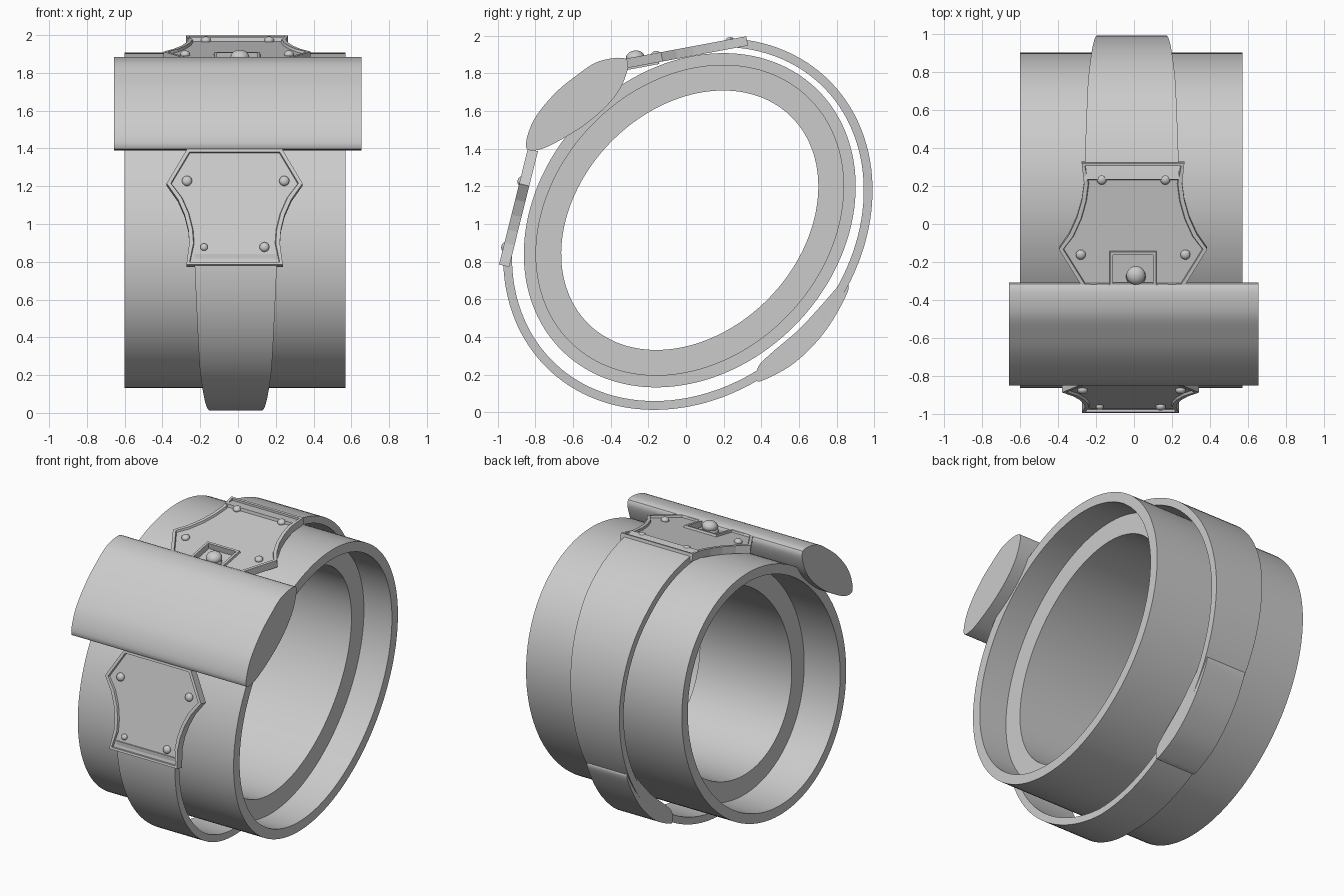
import bpy, bmesh, math
from mathutils import Vector

if "Cube" in bpy.data.objects:
    bpy.data.objects.remove(bpy.data.objects["Cube"])

TILT = math.radians(46)


def finish(bm, name, smooth=True):
    bmesh.ops.recalc_face_normals(bm, faces=bm.faces)
    me = bpy.data.meshes.new(name)
    bm.to_mesh(me)
    bm.free()
    ob = bpy.data.objects.new(name, me)
    bpy.context.collection.objects.link(ob)
    if smooth:
        bpy.context.view_layer.objects.active = ob
        ob.select_set(True)
        bpy.ops.object.shade_smooth_by_angle(angle=math.radians(30))
        ob.select_set(False)
    return ob


def ellipse_point(x, t, a, b, cy, cz):
    """Point on an ellipse tilted in the side (yz) plane."""
    u, v = a * math.cos(t), b * math.sin(t)
    c, s = math.cos(TILT), math.sin(TILT)
    return Vector((x, cy + u * c - v * s, cz + u * s + v * c))


def loft(name, rows, closed):
    """Skin a list of closed cross-sections."""
    bm = bmesh.new()
    vs = [[bm.verts.new(p) for p in row] for row in rows]
    n, m = len(vs), len(vs[0])
    for i in range(n if closed else n - 1):
        p, q = vs[i], vs[(i + 1) % n]
        for j in range(m):
            k = (j + 1) % m
            bm.faces.new((p[j], p[k], q[k], q[j]))
    if not closed:
        bm.faces.new(vs[0])
        bm.faces.new(vs[-1])
    return finish(bm, name)


def smooth_loop(pts, steps=5):
    """Closed Catmull-Rom curve through side-view points."""
    out, n = [], len(pts)
    for i in range(n):
        p0, p1, p2, p3 = (Vector(pts[(i + k) % n]) for k in (-1, 0, 1, 2))
        for s in range(steps):
            t = s / steps
            out.append(0.5 * (2 * p1 + (p2 - p0) * t + (2 * p0 - 5 * p1 + 4 * p2 - p3) * t ** 2
                              + (3 * p1 - p0 - 3 * p2 + p3) * t ** 3))
    return out


def side_prism(name, pts, x0, x1):
    loop = smooth_loop(pts)
    return loft(name, [[Vector((x, p.x, p.y)) for p in loop] for x in (x0, x1)], False)


def plate_frame(p0, p1, s0, s1):
    """Map (x, s, height) onto the sloping plate plane."""
    a, b = Vector((0, *p0)), Vector((0, *p1))
    d = b - a
    n = Vector((0, -d.z, d.y)).normalized()

    def at(x, s, h=0):
        return a + d * ((s - s0) / (s1 - s0)) + n * h + Vector((x, 0, 0))
    return at, n


def plate(name, outline, at, n, thick):
    """Plate with a raised border round a sunken panel."""
    bm = bmesh.new()
    f = bm.faces.new([bm.verts.new(at(x, s, -thick)) for x, s in outline])
    top = bmesh.ops.extrude_face_region(bm, geom=[f])["geom"]
    bmesh.ops.translate(bm, vec=n * thick, verts=[g for g in top if isinstance(g, bmesh.types.BMVert)])
    bm.faces.new([v for v in f.verts]) if not f.is_valid else None
    bmesh.ops.recalc_face_normals(bm, faces=bm.faces)
    cap = [g for g in top if isinstance(g, bmesh.types.BMFace)]
    bmesh.ops.inset_region(bm, faces=cap, thickness=0.022)
    bmesh.ops.inset_region(bm, faces=cap, thickness=0.004, depth=-0.014)
    return finish(bm, name, False)


def rivet(name, loc, n, r, flat=0.75):
    bm = bmesh.new()
    bmesh.ops.create_uvsphere(bm, u_segments=20, v_segments=12, radius=r)
    bmesh.ops.scale(bm, vec=(1, 1, flat), verts=bm.verts)
    ob = finish(bm, name)
    ob.location = loc
    ob.rotation_euler = n.to_track_quat('Z', 'Y').to_euler()


# Main cuff: oval tube with a thicker inner lip
section = [(-.6, 0), (.57, 0), (.57, -.065), (.36, -.065), (.36, -.2),
           (-.33, -.2), (-.33, -.065), (-.6, -.065)]
N = 128
loft("cuff_ring", [[ellipse_point(x, 2 * math.pi * i / N, .97 + o, .79 + o, .02, 1.02)
                    for x, o in section] for i in range(N)], True)

# Tapering strap that runs round the back between the plates
keys = [(-222, .22), (-180, .19), (-142, .14), (-90, .145), (-41, .182), (0, .23), (36, .25)]


def half_width(t):
    for (t0, w0), (t1, w1) in zip(keys, keys[1:]):
        if t <= t1:
            return w0 + (w1 - w0) * (t - t0) / (t1 - t0)
    return keys[-1][1]


rows = []
for i in range(97):
    deg = -222 + 258 * i / 96
    w, t = half_width(deg), math.radians(deg)
    rows.append([ellipse_point(-.012 + sx * w, t, 1.07 + o, .89 + o, .01, 1.0)
                 for sx, o in ((-1, 0), (1, 0), (1, -.047), (-1, -.047))])
loft("strap", rows, False)

# Strap keeper at the lower back
side_prism("strap_keeper", [(.86, .68), (.855, .63), (.78, .49), (.69, .37), (.56, .25), (.41, .17),
                            (.375, .175), (.385, .245), (.46, .32), (.60, .44), (.73, .58), (.82, .68)],
           -.162, .138)

# Wide lens-section cross bar
side_prism("cross_bar", [(-.315, 1.875), (-.46, 1.865), (-.58, 1.79), (-.70, 1.69), (-.81, 1.55),
                         (-.85, 1.41), (-.78, 1.395), (-.66, 1.45), (-.52, 1.54), (-.40, 1.65),
                         (-.33, 1.76)], -.657, .655)

# Lower plate with four rivets
at, n = plate_frame((-.993, .785), (-.84, 1.40), .785, 1.40)
right = [(.25, 1.40), (.36, 1.215), (.30, 1.13), (.265, 1.05), (.245, .97), (.24, .90), (.255, .785)]
outline = [(x - .018, s) for x, s in right] + [(-x - .018, s) for x, s in reversed(right)]
plate("lower_plate", outline, at, n, .055)
for x, s, r in ((-.27, 1.23, .027), (.245, 1.23, .027), (-.18, .88, .02), (.14, .88, .026)):
    rivet("lower_rivet", at(x, s, -.008), n, r)

# Upper plate with a notch, four rivets and a stud
at, n = plate_frame((-.335, 1.875), (.32, 1.997), -.335, .33)
right = [(.27, .33), (.258, .22), (.27, .13), (.295, .04), (.335, -.05), (.39, -.13),
         (.265, -.335), (.105, -.335), (.105, -.16)]
outline = [(x - .005, s) for x, s in right] + [(-x - .005, s) for x, s in reversed(right)]
plate("upper_plate", outline, at, n, .05)
for x, s in ((-.17, .24), (.165, .24), (-.28, -.16), (.27, -.16)):
    rivet("upper_rivet", at(x, s, -.008), n, .026)
bm = bmesh.new()
f = bm.faces.new([bm.verts.new(at(x, s, -.06)) for x, s in
                  ((-.12, -.335), (.11, -.335), (.11, -.15), (-.12, -.15))])
g = bmesh.ops.extrude_face_region(bm, geom=[f])["geom"]
bmesh.ops.translate(bm, vec=n * .02, verts=[v for v in g if isinstance(v, bmesh.types.BMVert)])
finish(bm, "notch_floor", False)
rivet("stud_base", at(.01, -.28, -.03), n, .052, .5)
rivet("stud_head", at(.01, -.27, -.003), n, .05, .75)
